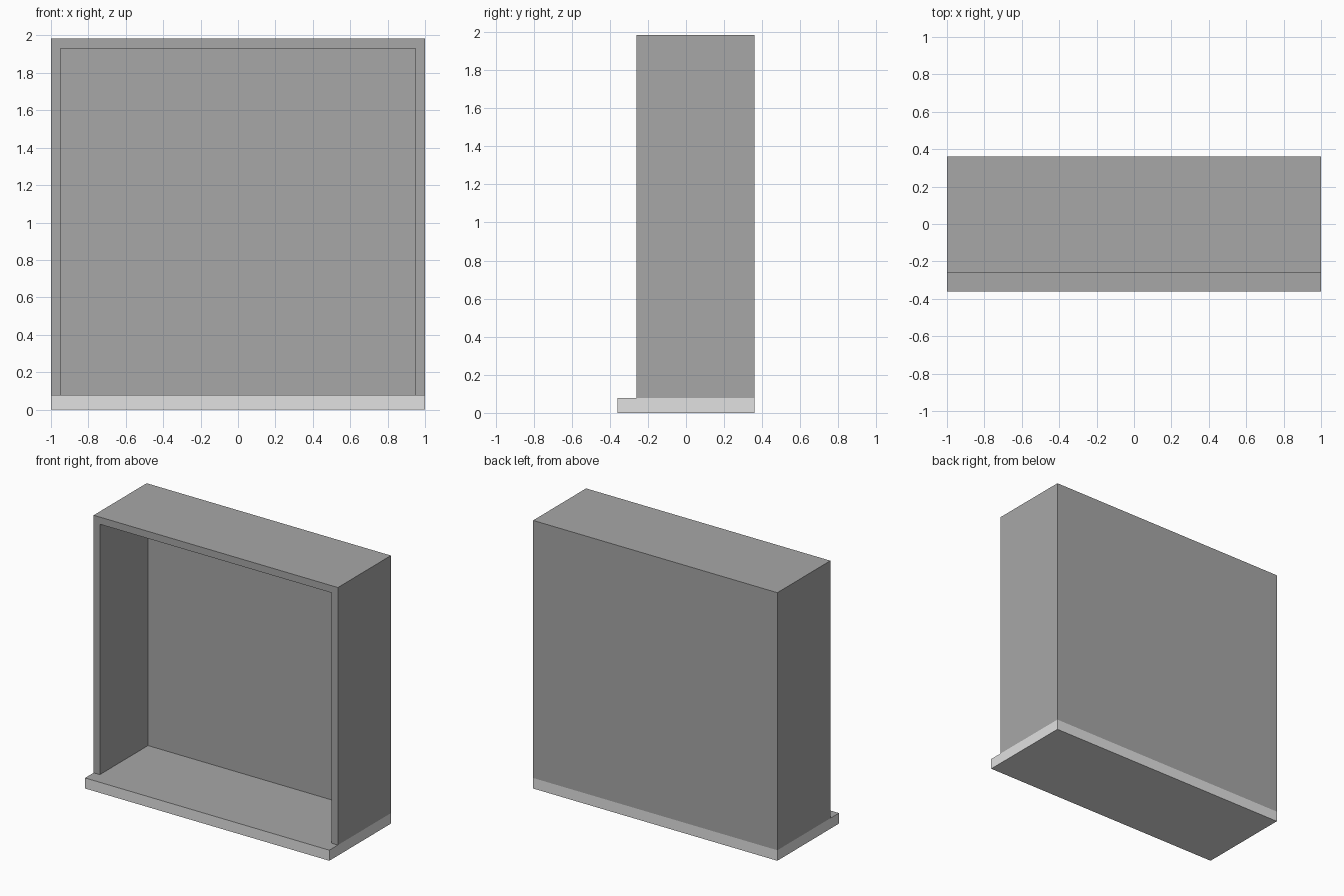
import bpy, bmesh

if "Cube" in bpy.data.objects:
    bpy.data.objects.remove(bpy.data.objects["Cube"])

def material(name, v):
    m = bpy.data.materials.new(name)
    m.diffuse_color = (v, v, v, 1)
    m.use_nodes = True
    m.node_tree.nodes["Principled BSDF"].inputs["Base Color"].default_value = m.diffuse_color
    return m

dark = material("mid_grey", 0.386)
light = material("light_grey", 0.752)

def box(name, lo, hi, mats):
    bm = bmesh.new()
    bmesh.ops.create_cube(bm, size=1)
    for v in bm.verts:
        v.co = [hi[i] if v.co[i] > 0 else lo[i] for i in range(3)]
    me = bpy.data.meshes.new(name)
    bm.to_mesh(me)
    bm.free()
    ob = bpy.data.objects.new(name, me)
    bpy.context.collection.objects.link(ob)
    for m in mats:
        me.materials.append(m)
    return ob

# Base slab: light edges and underside, darker top
base = box("base_slab", (-1, -0.36, 0), (1, 0.36, 0.078), [light, dark])
for p in base.data.polygons:
    p.material_index = 1 if p.normal.z > 0.5 else 0

# Open-fronted shell: outer box with the inside cut away
shell = box("shell", (-1, -0.26, 0.078), (1, 0.36, 1.984), [dark])
cutter = box("shell_cutter", (-0.949, -0.5, -0.2), (0.949, 0.303, 1.931), [dark])
cutter.hide_render = True
mod = shell.modifiers.new("hollow", 'BOOLEAN')
mod.operation = 'DIFFERENCE'
mod.solver = 'EXACT'
mod.object = cutter
bpy.context.view_layer.objects.active = shell
bpy.ops.object.modifier_apply(modifier=mod.name)
bpy.data.objects.remove(cutter)
